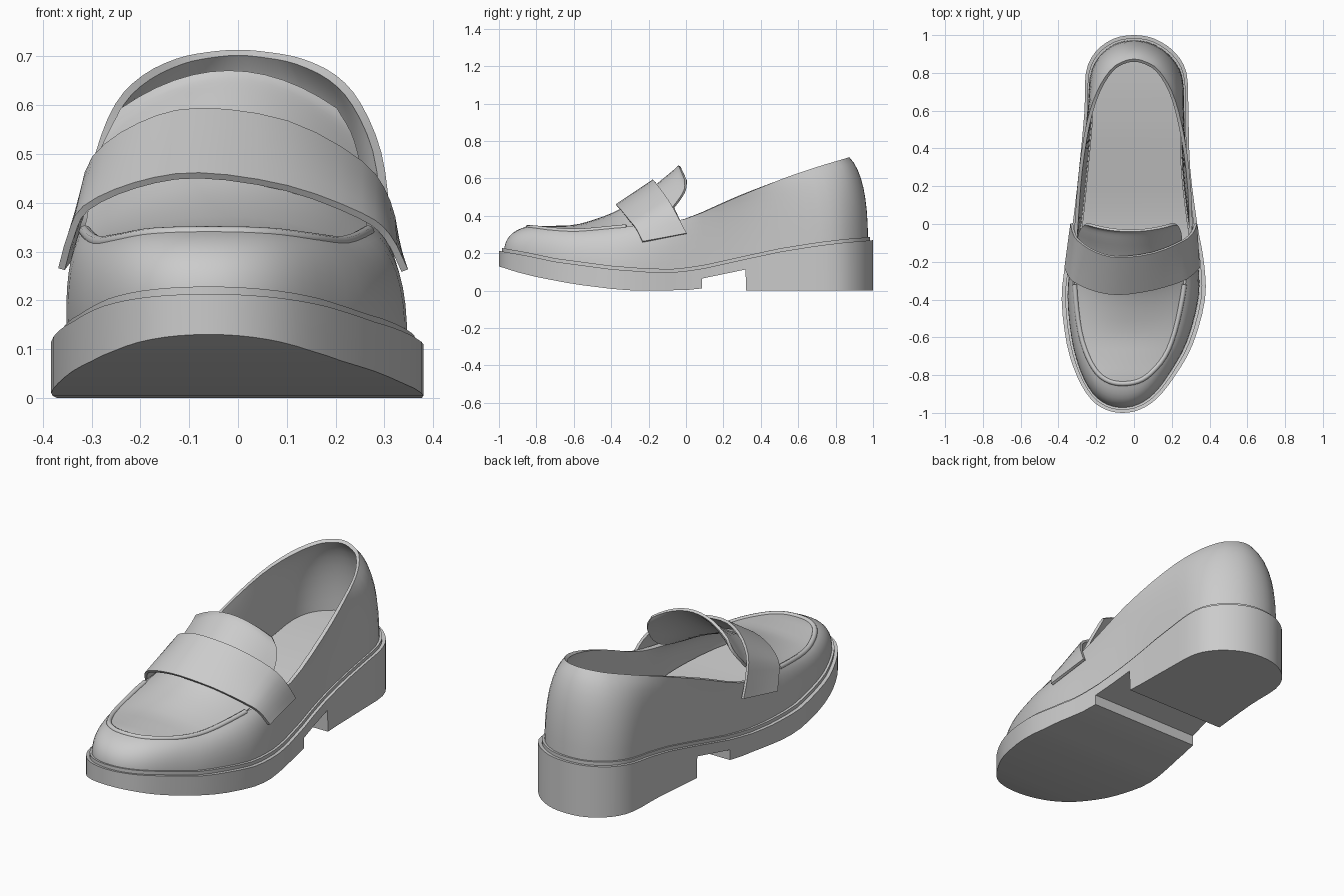
import bpy, bmesh, math
from mathutils import Vector

if "Cube" in bpy.data.objects:
    bpy.data.objects.remove(bpy.data.objects["Cube"])


def cr(p0, p1, p2, p3, t):
    return [0.5 * (2*b + (c - a)*t + (2*a - 5*b + 4*c - d)*t*t + (3*b - a - 3*c + d)*t**3)
            for a, b, c, d in zip(p0, p1, p2, p3)]


def smooth(pts, n=3, swap=False):
    """Resample points; swap mirrors the end rows so left and right sides join round."""
    def ghost(end, nxt):
        if swap:
            return (nxt[0], nxt[2], nxt[1]) + tuple(nxt[3:])
        return tuple(2*e - q for e, q in zip(end, nxt))
    p = [ghost(pts[0], pts[1])] + list(pts) + [ghost(pts[-1], pts[-2])]
    out = []
    for i in range(1, len(p) - 2):
        out += [cr(p[i-1], p[i], p[i+1], p[i+2], k / n) for k in range(n)]
    return out + [list(pts[-1])]


def interp(table, y):
    for a, b in zip(table, table[1:]):
        if y <= b[0]:
            t = max(0, (y - a[0]) / (b[0] - a[0]))
            return [p + (q - p)*t for p, q in zip(a, b)]
    return list(table[-1])


def finish(ob, thick=0, angle=35):
    bpy.ops.object.select_all(action='DESELECT')
    ob.select_set(True)
    bpy.context.view_layer.objects.active = ob
    if thick:
        m = ob.modifiers.new("thickness", 'SOLIDIFY')
        m.thickness, m.offset = thick, 0
        bpy.ops.object.modifier_apply(modifier=m.name)
    bpy.ops.object.shade_smooth_by_angle(angle=math.radians(angle))


def grid(name, rows, wrap_rows=False, wrap_cols=False, thick=0):
    bm = bmesh.new()
    v = [[bm.verts.new(p) for p in r] for r in rows]
    nr, nc = len(v), len(v[0])
    for i in range(nr if wrap_rows else nr - 1):
        for j in range(nc if wrap_cols else nc - 1):
            a, b = (i + 1) % nr, (j + 1) % nc
            bm.faces.new((v[i][j], v[a][j], v[a][b], v[i][b]))
    bmesh.ops.remove_doubles(bm, verts=bm.verts, dist=0.0002)
    bmesh.ops.recalc_face_normals(bm, faces=bm.faces)
    me = bpy.data.meshes.new(name)
    bm.to_mesh(me)
    bm.free()
    ob = bpy.data.objects.new(name, me)
    bpy.context.collection.objects.link(ob)
    finish(ob, thick)
    return ob


# Sole outline rows: y, left x, right x
OUT = [(-1, -.06, -.06), (-.983, -.15, .03), (-.925, -.23, .12), (-.81, -.3, .213),
       (-.64, -.355, .31), (-.4, -.383, .376), (-.2, -.362, .37), (0, -.325, .335),
       (.3, -.29, .297), (.6, -.262, .288), (.8, -.255, .278), (.91, -.205, .215),
       (.98, -.11, .11), (1, 0, 0)]
# Top edge of the upper: apron seam in front, then collar: y, left x, right x, z
TOP = [(-.845, -.06, -.06, .335), (-.833, -.13, .02, .334), (-.79, -.192, .088, .33),
       (-.7, -.245, .163, .32), (-.57, -.285, .215, .315), (-.38, -.31, .258, .332),
       (-.2, -.315, .28, .35), (0, -.305, .3, .385), (.28, -.283, .285, .505),
       (.53, -.243, .243, .602), (.7, -.188, .193, .657), (.81, -.12, .125, .69),
       (.852, -.06, .06, .703), (.866, 0, 0, .708)]
SOLE_TOP = [(-1, .213), (-.85, .187), (-.7, .155), (-.4, .115), (-.2, .1), (-.05, .098),
            (.1, .12), (.3, .165), (.5, .208), (.7, .24), (.85, .258), (1, .27)]
SOLE_BOT = [(-1, .13), (-.9, .098), (-.8, .073), (-.6, .035), (-.4, .01), (-.28, 0), (0, .003),
            (.085, .012), (.086, .065), (.318, .113), (.322, 0), (1, 0)]
outline = smooth(OUT, 3, True)
topline = smooth(TOP, 3, True)


def zt(y):
    return interp(SOLE_TOP, y)[1]


def inset(r, d):
    y, l, x = r[:3]
    c, k = (l + x) / 2, 1 - d / .32
    return [y * (1 - d), c + (l - c)*k, c + (x - c)*k]


def slab(name, rows, lo, hi):
    grid(name, [[(l, y, lo(y)), (r, y, lo(y)), (r, y, hi(y)), (l, y, hi(y))]
                for y, l, r in rows], wrap_cols=True)


# Sole with heel block, with extra stations at the arch steps
stations = sorted(outline + [interp(outline, y) for y in (.085, .086, .318, .322)])
slab("sole", stations, lambda y: interp(SOLE_BOT, y)[1], zt)
# Welt and insole
slab("welt", [inset(r, .016) for r in outline], lambda y: zt(y) - .01, lambda y: zt(y) + .018)
slab("insole", [inset(r, .05) for r in outline], lambda y: zt(y), lambda y: zt(y) + .035)


# Upper wall: curved from the welt up to the seam and collar
def wall(b, t, side):
    y, x = b[0], b[side]
    p0 = Vector((x, y, zt(y)))
    p2 = Vector((t[side], t[0], t[3]))
    p1 = Vector((x * (1.035, 1.01)[side - 1], y, p0.z + (p2.z - p0.z)*.78))
    return [p0*(1-u)**2 + p1*2*u*(1-u) + p2*u*u for u in [k / 8 for k in range(9)]]


base = [inset(r, .036) for r in outline]
pairs = list(zip(base, topline))
loop = [wall(b, t, 1) for b, t in pairs] + [wall(b, t, 2) for b, t in pairs[-2:0:-1]]
grid("upper", loop, wrap_rows=True, thick=.018)

# Apron and tongue: edge y, left x, right x, edge z, centre y, centre z
APRON = [r + (r[0], z) for r, z in zip(TOP[:5], (.333, .335, .338, .34, .35))]
APRON += [(-.33, -.312, .256, .33, -.39, .41), (-.19, -.305, .258, .365, -.27, .482),
          (-.1, -.298, .252, .415, -.165, .556), (-.04, -.287, .245, .48, -.09, .617),
          (-.005, -.262, .228, .54, -.05, .65), (-.002, -.238, .2, .592, -.035, .667)]
rows = []
for y, l, r, z, yc, zc in smooth(APRON, 3):
    c, h = (l + r) / 2, (r - l) / 2
    rows.append([(c + h*s, yc + (y - yc)*s*s, zc + (z - zc)*s*s)
                 for s in [k / 6 - 1 for k in range(13)]])
grid("apron_and_tongue", rows, thick=.014)

# Piping along the apron seam
front = topline[:17]
path = [(r[1], r[0], r[3] + .004) for r in front[::-1]] + [(r[2], r[0], r[3] + .004) for r in front[1:]]
cu = bpy.data.curves.new("piping", 'CURVE')
cu.dimensions = '3D'
cu.bevel_depth, cu.bevel_resolution, cu.use_fill_caps = .013, 2, True
sp = cu.splines.new('POLY')
sp.points.add(len(path) - 1)
for q, p in zip(sp.points, path):
    q.co = (*p, 1)
bpy.context.collection.objects.link(bpy.data.objects.new("piping", cu))

# Strap over the instep, between its front and rear edges
FRONT = [(-.362, -.23, .258), (-.343, -.27, .325), (-.312, -.305, .383), (-.21, -.35, .43),
         (-.08, -.37, .45), (.1, -.345, .424), (.25, -.3, .368), (.306, -.265, .325),
         (.342, -.23, .255)]
REAR = [(-.33, .005, .3), (-.32, -.04, .39), (-.293, -.085, .485), (-.2, -.145, .553),
        (-.08, -.172, .583), (.1, -.15, .557), (.25, -.09, .475), (.306, -.045, .395),
        (.327, .005, .3)]
strap = []
for a, b in zip(smooth(FRONT, 3), smooth(REAR, 3)):
    a, b = Vector(a), Vector(b)
    strap.append([a.lerp(b, k / 4) + Vector((0, -.002, .006)) for k in range(5)])
grid("strap", strap, thick=.014)
